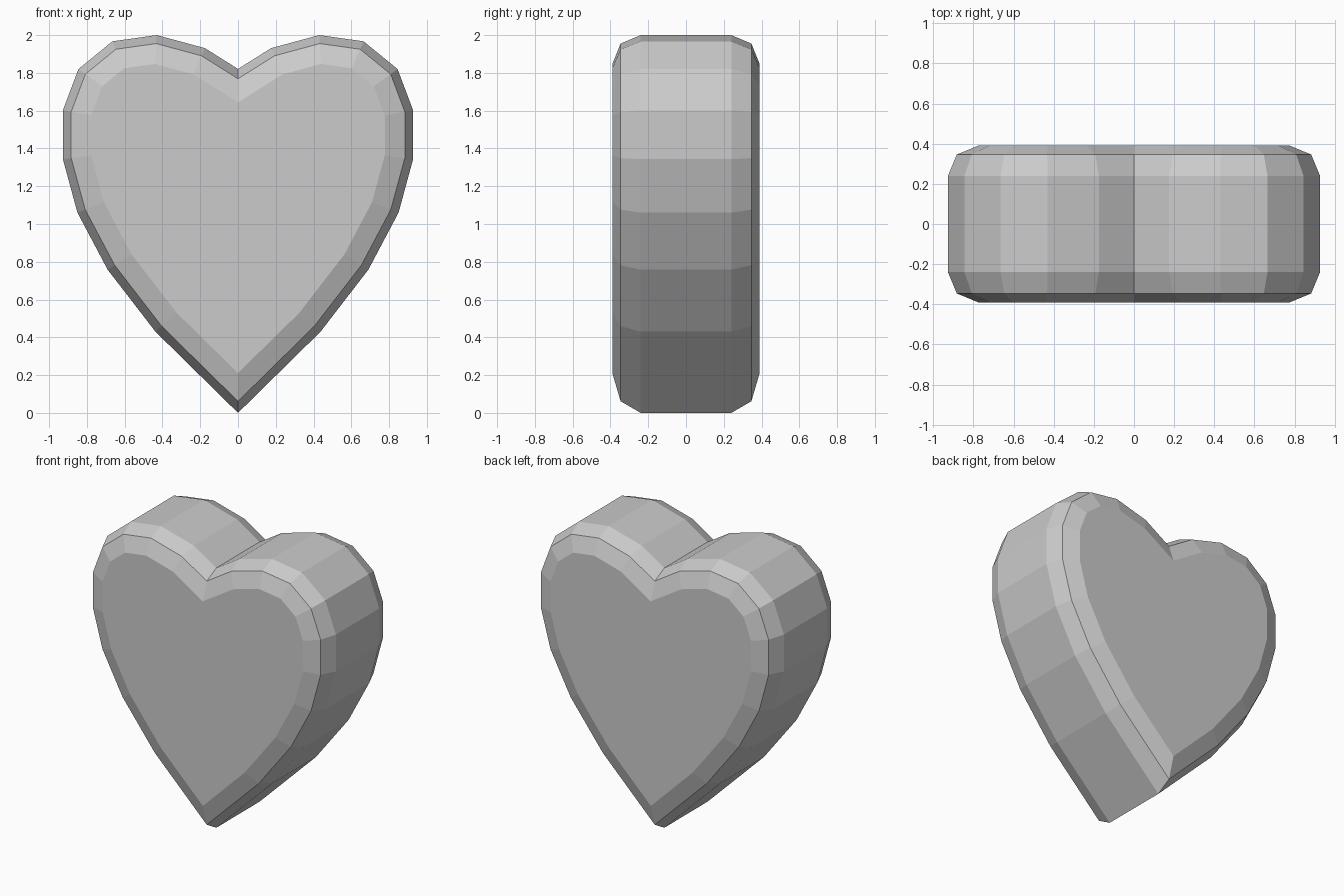
import bpy, bmesh
from mathutils import Vector

if "Cube" in bpy.data.objects:
    bpy.data.objects.remove(bpy.data.objects["Cube"])

# Right half of the heart outline (x, z), from bottom tip to top notch
half = [(0, 0), (0.437, 0.43), (0.69, 0.758), (0.85, 1.06), (0.927, 1.343),
        (0.927, 1.602), (0.845, 1.82), (0.665, 1.967), (0.43, 2.0),
        (0.175, 1.931), (0, 1.821)]
outline = [Vector(p) for p in half + [(-x, z) for x, z in half[-2:0:-1]]]


def inset(points, d):
    """Offset a counter-clockwise outline inward with mitred corners."""
    result = []
    for i, p in enumerate(points):
        a = (p - points[i - 1]).normalized()
        b = (points[(i + 1) % len(points)] - p).normalized()
        na, nb = Vector((-a.y, a.x)), Vector((-b.y, b.x))
        result.append(p + (na + nb) * d / (1 + na.dot(nb)))
    return result


# Rounded rim cross-section (y, inset), from front face to back face
r, depth = 0.15, 0.39
s = r * (1 - 0.5 ** 0.5)
front = [(-depth, r), (-depth + s, s), (-depth + r, 0)]
section = front + [(-y, d) for y, d in reversed(front)]

# Heart body: loft the outline through the section and cap both ends
bm = bmesh.new()
rings = [[bm.verts.new((p.x, y, p.y)) for p in inset(outline, d)]
         for y, d in section]
n = len(outline)
for r0, r1 in zip(rings, rings[1:]):
    for i in range(n):
        j = (i + 1) % n
        bm.faces.new((r0[i], r1[i], r1[j], r0[j]))
bm.faces.new(rings[0])
bm.faces.new(rings[-1][::-1])
bmesh.ops.recalc_face_normals(bm, faces=bm.faces[:])

mesh = bpy.data.meshes.new("heart")
bm.to_mesh(mesh)
bm.free()
bpy.context.collection.objects.link(bpy.data.objects.new("heart", mesh))
